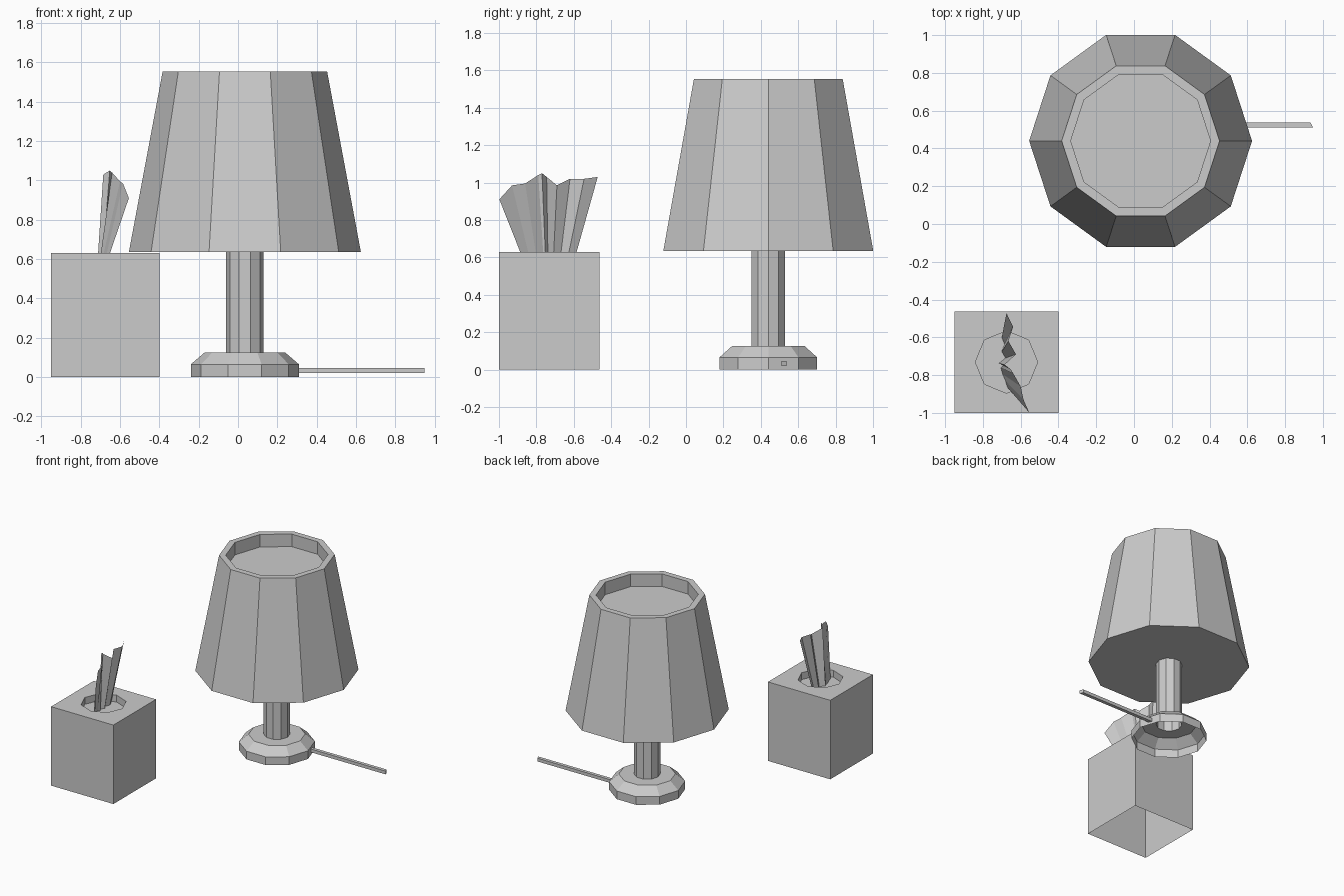
import bpy
import math

if "Cube" in bpy.data.objects:
    bpy.data.objects.remove(bpy.data.objects["Cube"])


def make_object(name, verts, faces):
    mesh = bpy.data.meshes.new(name)
    mesh.from_pydata(verts, [], faces)
    mesh.update()
    obj = bpy.data.objects.new(name, mesh)
    bpy.context.collection.objects.link(obj)
    return obj


def ring(cx, cy, r, z, sides):
    return [(cx + r * math.cos(2 * math.pi * i / sides),
             cy + r * math.sin(2 * math.pi * i / sides), z) for i in range(sides)]


def loft(name, rings, cap_end=True):
    """Bridge closed rings of equal size; the first ring stays open."""
    n = len(rings[0])
    verts = [v for r in rings for v in r]
    faces = [(k * n + i, k * n + (i + 1) % n, (k + 1) * n + (i + 1) % n, (k + 1) * n + i)
             for k in range(len(rings) - 1) for i in range(n)]
    if cap_end:
        faces.append(tuple(range(len(verts) - n, len(verts))))
    return make_object(name, verts, faces)


LX, LY = 0.035, 0.44


def lamp_part(name, profile, cap_end=True):
    return loft(name, [ring(LX, LY, r, z, 10) for r, z in profile], cap_end)


# Lamp: hollow foot with stem, then closed shade with recessed top
lamp_part("lamp_base_and_stem",
          [(0.275, 0), (0.275, 0.065), (0.205, 0.125), (0.095, 0.125), (0.095, 0.635)], False)
lamp_part("lamp_shade",
          [(0.095, 0.635), (0.59, 0.635), (0.418, 1.555), (0.37, 1.555), (0.37, 1.455)])

# Power cord with a slanted end
x0, x1, x2, y0, y1 = 0.27, 0.948, 0.935, 0.51, 0.537
loft("power_cord", [[(x0, y0, z), (x1, y0, z), (x2, y1, z), (x0, y1, z)]
                    for z in (0.02, 0.046)])
make_object("power_cord_underside",
            [(x0, y0, 0.02), (x0, y1, 0.02), (x2, y1, 0.02), (x1, y0, 0.02)], [(0, 1, 2, 3)])

# Tissue box: open underneath, octagonal recess on top
BX, BY, HX, HY = -0.675, -0.731, 0.275, 0.269
SQUARE = [(1, 0), (1, 1), (0, 1), (-1, 1), (-1, 0), (-1, -1), (0, -1), (1, -1)]
box_rings = [[(BX + HX * sx, BY + HY * sy, z) for sx, sy in SQUARE] for z in (0, 0.63)]
box_rings += [ring(BX, BY, 0.165, z, 8) for z in (0.63, 0.575)]
loft("tissue_box", box_rings)

# Tissue: crinkled sheet from a narrow foot to a wide ragged edge
top_edge = [(-0.675, -0.472, 1.03), (-0.64, -0.545, 1.02), (-0.665, -0.62, 1.02),
            (-0.625, -0.69, 0.985), (-0.685, -0.745, 1.03), (-0.652, -0.77, 1.05),
            (-0.64, -0.79, 1.04), (-0.60, -0.86, 0.995), (-0.585, -0.93, 0.985),
            (-0.555, -0.998, 0.91)]
foot_x = [-0.70, -0.685, -0.70, -0.68, -0.715, -0.69, -0.705, -0.695, -0.68, -0.67]
n = len(top_edge)
foot = [(x, -0.60 + (t[1] + 0.472) * 0.265 / 0.526, 0.575)
        for x, t in zip(foot_x, top_edge)]
make_object("tissue", foot + top_edge,
            [(i, i + 1, n + i + 1, n + i) for i in range(n - 1)])
